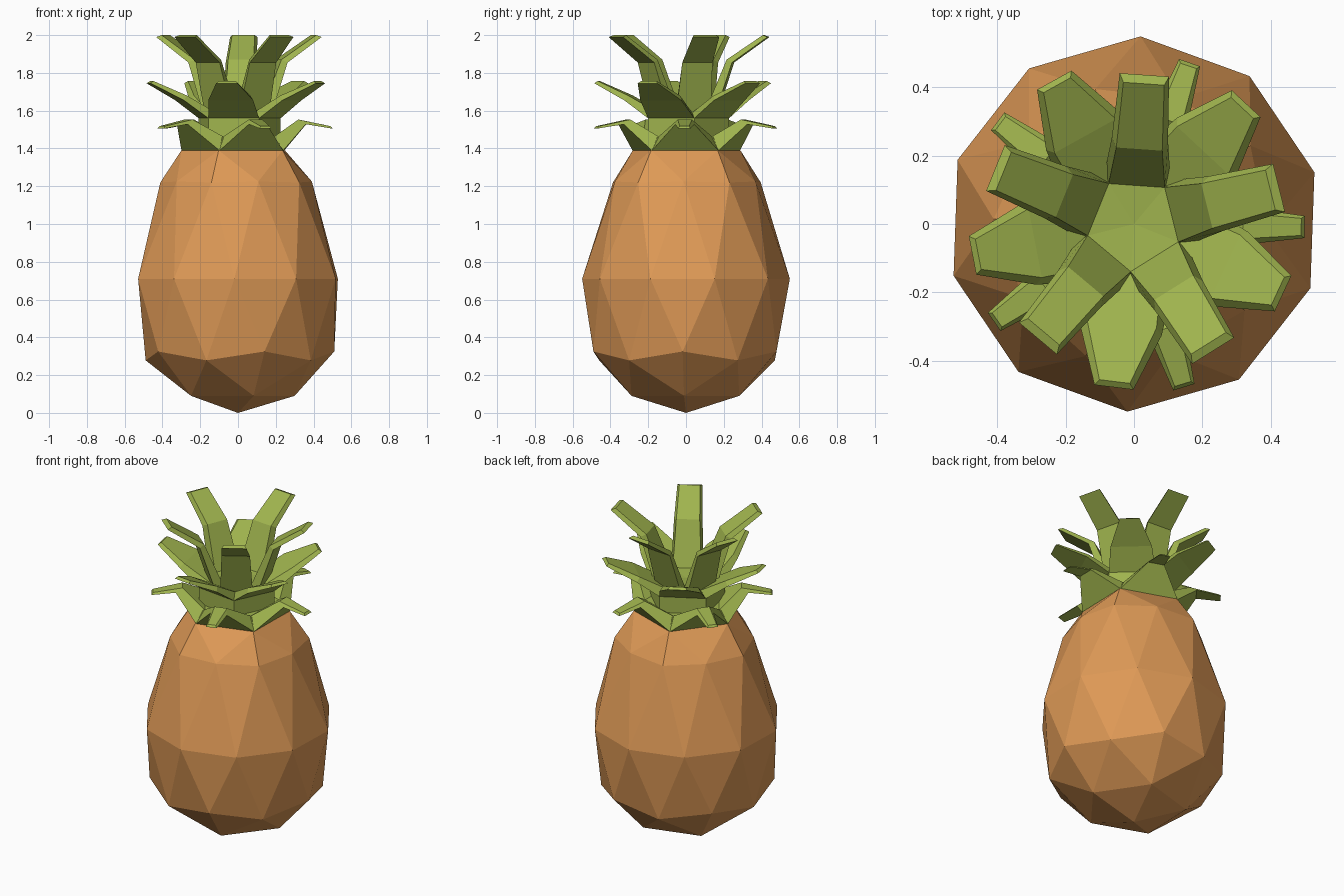
import bpy, bmesh, math

if "Cube" in bpy.data.objects:
    bpy.data.objects.remove(bpy.data.objects["Cube"])


def material(name, rgb):
    m = bpy.data.materials.new(name)
    m.diffuse_color = (*rgb, 1)
    m.use_nodes = True
    m.node_tree.nodes["Principled BSDF"].inputs["Base Color"].default_value = m.diffuse_color
    return m


ORANGE = material("orange brown rind", (0.73, 0.32, 0.093))
GREEN = material("leaf green", (0.35, 0.456, 0.076))


def finish(bm, name, mat):
    bmesh.ops.recalc_face_normals(bm, faces=bm.faces)
    me = bpy.data.meshes.new(name)
    bm.to_mesh(me)
    bm.free()
    me.materials.append(mat)
    ob = bpy.data.objects.new(name, me)
    bpy.context.collection.objects.link(ob)
    return ob


# Fruit: icosphere whose rings are moved to new heights and radii
RINGS = [(-1, 0.0, 0.55), (-0.851, 0.09, 0.57), (-0.526, 0.278, 0.575),
         (-0.447, 0.325, 0.57), (0, 0.71, 0.55), (0.447, 1.22, 0.46),
         (0.526, 1.225, 0.46), (0.851, 1.39, 0.57), (1, 1.395, 0.57)]

bm = bmesh.new()
bmesh.ops.create_icosphere(bm, subdivisions=2, radius=1)
turn = math.radians(178)
for v in bm.verts:
    _, h, s = min(RINGS, key=lambda r: abs(r[0] - v.co.z))
    x, y = v.co.x * s, v.co.y * s
    v.co = (x * math.cos(turn) - y * math.sin(turn),
            x * math.sin(turn) + y * math.cos(turn), h)
finish(bm, "fruit", ORANGE)


# Crown core: stacked five-sided blocks between the leaf layers
def core(name, r1, z1, r2, z2, start, peak):
    bm = bmesh.new()
    rows = []
    for r, z in ((r1, z1), (r2, z2)):
        rows.append([bm.verts.new((r * math.cos(math.radians(start + 72 * i)),
                                   r * math.sin(math.radians(start + 72 * i)), z))
                     for i in range(5)])
    tip = bm.verts.new((0, 0, peak))
    bm.faces.new(rows[0])
    for i in range(5):
        j = (i + 1) % 5
        bm.faces.new((rows[0][i], rows[0][j], rows[1][j], rows[1][i]))
        bm.faces.new((rows[1][i], rows[1][j], tip))
    finish(bm, name, GREEN)


core("lower_core", 0.30, 1.385, 0.25, 1.46, 35, 1.46)
core("middle_core", 0.23, 1.40, 0.23, 1.56, 11, 1.56)
core("upper_core", 0.17, 1.55, 0.14, 1.61, 50, 1.60)


# Leaves: each section is (outer r, z, width, inner r, z, width)
def leaf(name, angle, sections):
    a = math.radians(angle)
    bm = bmesh.new()

    def vert(r, z, t):
        return bm.verts.new((r * math.cos(a) - t * math.sin(a),
                             r * math.sin(a) + t * math.cos(a), z))

    rows = []
    for ro, zo, wo, ri, zi, wi in sections:
        rows.append([vert(ro, zo, -wo / 2), vert(ro, zo, wo / 2),
                     vert(ri, zi, wi / 2), vert(ri, zi, -wi / 2)])
    bm.faces.new(rows[0])
    bm.faces.new(rows[-1])
    for p, q in zip(rows, rows[1:]):
        for i in range(4):
            j = (i + 1) % 4
            bm.faces.new((p[i], p[j], q[j], q[i]))
    finish(bm, name, GREEN)


LAYERS = {
    "lower_leaf": (-1, [(0.243, 1.39, 0.35, 0.19, 1.46, 0.29),
                        (0.36, 1.528, 0.10, 0.32, 1.553, 0.075),
                        (0.50, 1.505, 0.065, 0.49, 1.518, 0.05)]),
    "middle_leaf": (47, [(0.186, 1.56, 0.27, 0.13, 1.585, 0.20),
                         (0.315, 1.655, 0.24, 0.295, 1.68, 0.205),
                         (0.482, 1.745, 0.115, 0.465, 1.757, 0.09)]),
    "upper_leaf": (14, [(0.155, 1.565, 0.19, 0.113, 1.61, 0.165),
                        (0.25, 1.855, 0.165, 0.22, 1.87, 0.135),
                        (0.438, 1.99, 0.145, 0.412, 2.0, 0.12)]),
}
for name, (start, sections) in LAYERS.items():
    for i in range(5):
        leaf(f"{name}_{i + 1}", start + 72 * i, sections)
